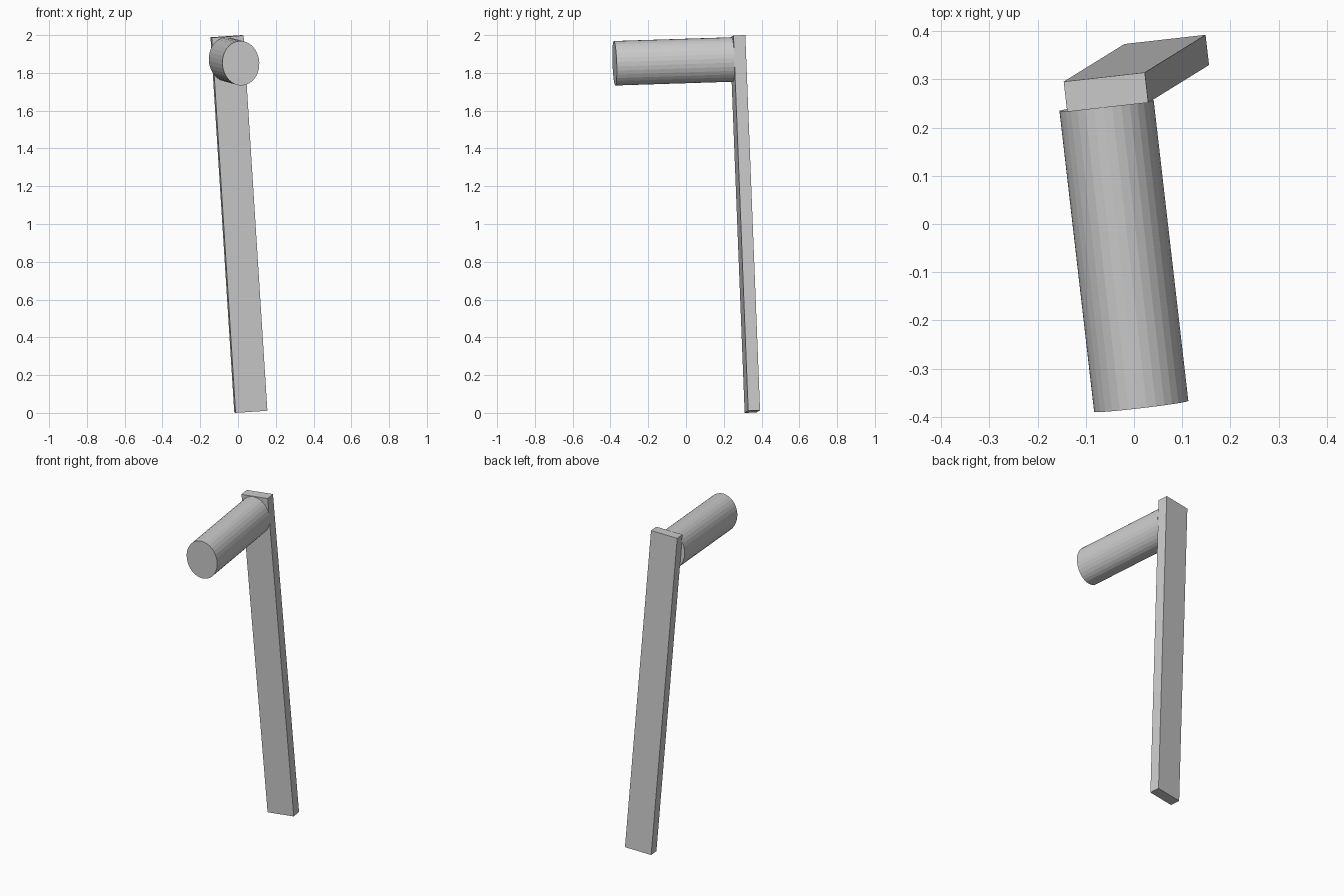
import bpy
from mathutils import Matrix, Vector

if "Cube" in bpy.data.objects:
    bpy.data.objects.remove(bpy.data.objects["Cube"])

# Shared tilted frame: width, outward (towards the back), length
down = Vector((0.126, 0.078, -1.9866))
up = -down.normalized()
wide = Vector((0.168, 0.019, 0.0114))
wide = (wide - up * wide.dot(up)).normalized()
back = up.cross(wide)
frame = Matrix((wide, back, up)).transposed()


def place(obj, name, centre, scale, rot):
    obj.name = name
    obj.matrix_world = Matrix.LocRotScale(centre, rot.to_quaternion(), scale)


# Long flat bar
top_front = Vector((-0.0545, 0.242, 1.9923))
bar_centre = top_front + down / 2 + back * 0.0315
bpy.ops.mesh.primitive_cube_add(size=1)
place(bpy.context.object, "bar", bar_centre, Vector((0.1695, 0.063, down.length)), frame)

# Oval handle, square to the front face of the bar
front_end = Vector((0.015, -0.378, 1.851))
length = (top_front - front_end).dot(back)
bpy.ops.mesh.primitive_cylinder_add(vertices=32, radius=1, depth=1)
turned = Matrix((wide, up, -back)).transposed()
place(bpy.context.object, "handle", front_end + back * length / 2,
      Vector((0.0985, 0.118, length)), turned)
